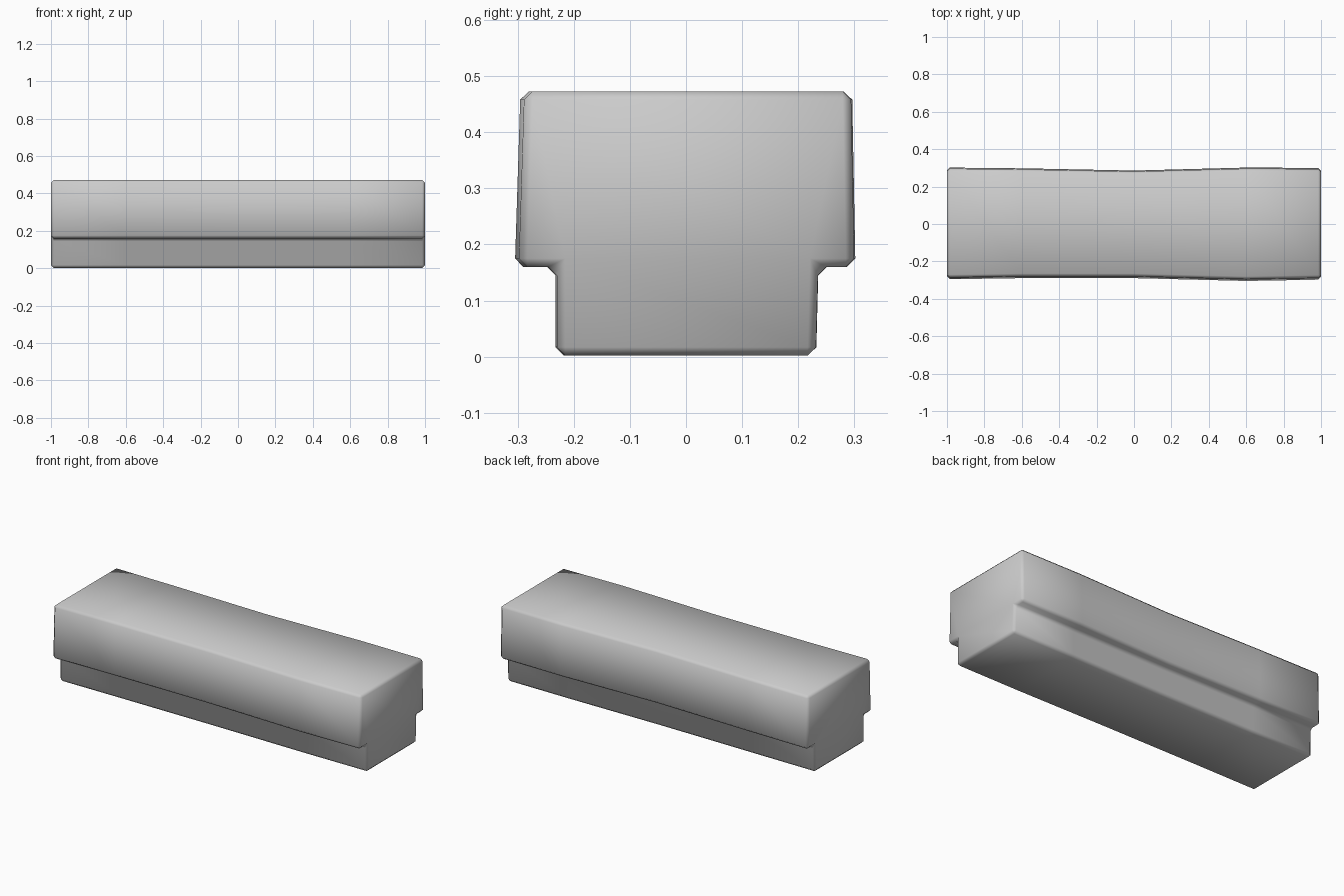
import bpy, bmesh

if "Cube" in bpy.data.objects:
    bpy.data.objects.remove(bpy.data.objects["Cube"])

# Stepped cross-section (y, z): narrow foot under a wide block
profile = [(-0.232, 0.002), (0.232, 0.002), (0.236, 0.16), (0.302, 0.16),
           (0.296, 0.473), (-0.294, 0.473), (-0.304, 0.16), (-0.232, 0.16)]

# Stations along the length: x, front shift, back shift (slightly worn sides)
stations = [(-1, 0.008, 0.0), (-0.6, 0.014, -0.004), (0, 0.014, -0.016),
            (0.6, -0.001, 0.0), (1, 0.006, -0.002)]

bm = bmesh.new()
rings = []
for x, front, back in stations:
    rings.append([bm.verts.new((x, y + (front if y < 0 else back) * (1 if z > 0.1 and abs(y) > 0.25 else 0.3), z))
                  for y, z in profile])

n = len(profile)
for a, b in zip(rings, rings[1:]):
    for i in range(n):
        j = (i + 1) % n
        bm.faces.new((a[i], a[j], b[j], b[i]))

# End caps
bm.faces.new(rings[0])
bm.faces.new(rings[-1])
bmesh.ops.recalc_face_normals(bm, faces=bm.faces[:])

# Chamfer every sharp edge
sharp = [e for e in bm.edges if e.calc_face_angle(0) > 0.6]
bmesh.ops.bevel(bm, geom=sharp, offset=0.015, segments=1, profile=0.5,
                affect='EDGES', clamp_overlap=True)
bmesh.ops.recalc_face_normals(bm, faces=bm.faces[:])
for f in bm.faces:
    f.smooth = True

mesh = bpy.data.meshes.new("stepped_beam")
bm.to_mesh(mesh)
bm.free()
beam = bpy.data.objects.new("stepped_beam", mesh)
bpy.context.collection.objects.link(beam)
